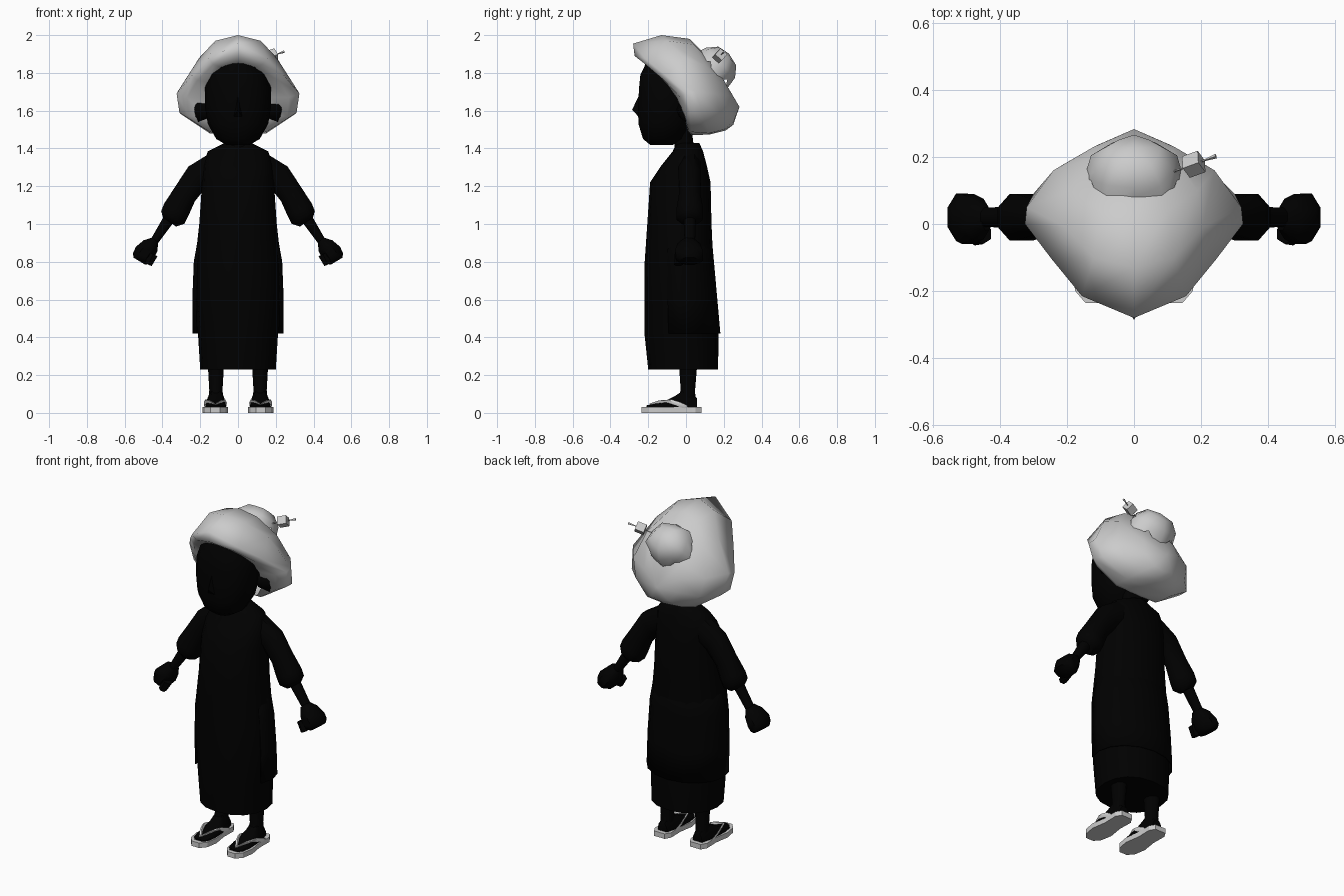
import bpy, bmesh, math
from mathutils import Vector

if "Cube" in bpy.data.objects:
    bpy.data.objects.remove(bpy.data.objects["Cube"])


def material(name, r, g, b):
    m = bpy.data.materials.new(name)
    m.diffuse_color = (r, g, b, 1)
    m.use_nodes = True
    m.node_tree.nodes["Principled BSDF"].inputs["Base Color"].default_value = m.diffuse_color
    return m


BLACK = material("black", 0.0, 0.0, 0.0)
HAIR = material("hair grey", 0.6, 0.6, 0.6)
SOLE = material("sole grey", 0.6, 0.6, 0.6)
STRAP = material("strap pale grey", 0.75, 0.75, 0.75)


def loft(name, rings, mat, closed=True, cap_start=True, cap_end=True, angle=50):
    """Skin a list of equal-length rings; a one-point ring is an apex."""
    bm = bmesh.new()
    loops = [[bm.verts.new(p) for p in ring] for ring in rings]
    for a, b in zip(loops, loops[1:]):
        n = max(len(a), len(b))
        for i in range(n if closed else n - 1):
            j = (i + 1) % n
            if len(b) == 1:
                bm.faces.new((a[i], a[j], b[0]))
            else:
                bm.faces.new((a[i], a[j], b[j], b[i]))
    if closed and cap_start and len(loops[0]) > 2:
        bm.faces.new(loops[0])
    if closed and cap_end and len(loops[-1]) > 2:
        bm.faces.new(loops[-1])
    bmesh.ops.recalc_face_normals(bm, faces=bm.faces)
    me = bpy.data.meshes.new(name)
    bm.to_mesh(me)
    bm.free()
    me.materials.append(mat)
    ob = bpy.data.objects.new(name, me)
    bpy.context.collection.objects.link(ob)
    bpy.ops.object.select_all(action='DESELECT')
    ob.select_set(True)
    bpy.context.view_layer.objects.active = ob
    bpy.ops.object.shade_smooth_by_angle(angle=math.radians(angle))
    return ob


def oval(z, w, front, back, n=12, x=0.0, power=1.0):
    """Horizontal ring from half width and front/back limits; power < 1 is boxier."""
    pts = []
    for i in range(n):
        t = 2 * math.pi * i / n
        c, s = math.cos(t), math.sin(t)
        c = math.copysign(abs(c) ** power, c)
        s = math.copysign(abs(s) ** power, s)
        pts.append((x + w * c, (front + back) / 2 + (back - front) / 2 * s, z))
    return pts


def limb(name, stations, mat, side, n=8):
    """Tube along (x, y, z, half width in xz, half depth in y)."""
    cs = [Vector(s[:3]) for s in stations]
    rings = []
    for i, s in enumerate(stations):
        d = cs[min(i + 1, len(cs) - 1)] - cs[max(i - 1, 0)]
        u = Vector((-d.z, 0, d.x)).normalized()
        ring = []
        for k in range(n):
            t = 2 * math.pi * (k + 0.5) / n
            p = cs[i] + u * s[3] * math.cos(t) + Vector((0, s[4], 0)) * math.sin(t)
            ring.append((p.x * side, p.y, p.z))
        rings.append(ring)
    return loft(name, rings, mat)


# Head
loft("head", [oval(z, w, f, b, 14, power=0.9) for z, w, f, b in (
    (1.418, .06, -.19, -.07), (1.45, .115, -.23, -.01), (1.53, .16, -.255, .03),
    (1.62, .175, -.258, .06), (1.72, .175, -.252, .06), (1.79, .15, -.245, .05),
    (1.86, .09, -.21, .0))], BLACK)
loft("nose", [[(-.035, -.235, 1.55), (.035, -.235, 1.55), (0, -.245, 1.69)],
              [(0, -.285, 1.605)]], BLACK)
loft("neck", [oval(z, .065, f, b) for z, f, b in
              ((1.34, -.06, .06), (1.42, -.06, .04), (1.5, -.07, .03))], BLACK)

# Swept-up hair: half rings from top centre to bottom centre, mirrored
half_rings = [
    [(0, -.21, 1.85), (.09, -.19, 1.83), (.155, -.11, 1.75), (.175, -.05, 1.67),
     (.17, -.01, 1.57), (.12, .01, 1.49), (0, .03, 1.47)],
    [(0, -.272, 1.89), (.13, -.215, 1.845), (.215, -.115, 1.76), (.27, -.03, 1.67),
     (.26, -.005, 1.57), (.14, .015, 1.485), (0, .04, 1.47)],
    [(0, -.28, 1.955), (.155, -.215, 1.875), (.245, -.105, 1.785), (.325, .0, 1.69),
     (.31, .02, 1.59), (.15, .03, 1.487), (0, .05, 1.47)],
    [(0, -.13, 2.0), (.12, -.1, 1.97), (.205, -.01, 1.88), (.32, .05, 1.7),
     (.30, .09, 1.58), (.15, .12, 1.48), (0, .13, 1.475)],
    [(0, .02, 1.98), (.1, .04, 1.95), (.19, .1, 1.84), (.24, .16, 1.69),
     (.215, .175, 1.58), (.12, .2, 1.5), (0, .21, 1.495)],
    [(0, .14, 1.86), (.06, .16, 1.83), (.11, .2, 1.76), (.12, .23, 1.68),
     (.11, .235, 1.6), (.06, .25, 1.54), (0, .25, 1.525)]]
hair_rings = [h + [(-x, y, z) for x, y, z in h[-2:0:-1]] for h in half_rings]
loft("hair", hair_rings + [[(0, .283, 1.62)]], HAIR, cap_start=False, angle=80)

# Bun: five-sided dome with a scalloped rim, tilted backwards
axis = Vector((0, .72, .69))
slope = Vector((0, -.69, .72))
base = Vector((0, .14, 1.82))
bun = []
for h, tip, dip, drop in ((-.01, .155, .135, .03), (.055, .135, .122, 0), (.105, .085, .075, 0)):
    ring = []
    for k in range(10):
        t = 2 * math.pi * k / 10
        r = tip if k % 2 else dip
        lift = -drop if k % 2 else drop
        ring.append(base + axis * (h + lift)
                    + Vector((r * math.sin(t), 0, 0)) + slope * (r * .86 * math.cos(t)))
    bun.append(ring)
loft("bun", bun + [[base + axis * .12]], HAIR, cap_start=False, angle=60)

# Hairpin with a small bead
pin_c = Vector((.178, .178, 1.89))
along = Vector((.9, .33, .3)).normalized()
across = Vector((-.33, .9, 0)).normalized()
up = along.cross(across)


def square(d, r):
    return [pin_c + along * d + across * (r * a) + up * (r * b)
            for a, b in ((1, 0), (0, 1), (-1, 0), (0, -1))]


loft("hairpin_stick", [square(-.075, .003), square(.04, .003), square(.074, .007)], HAIR)
loft("hairpin_bead", [square(-.026, .034), square(.026, .034)], HAIR, angle=20)

# Long robe
loft("robe", [oval(z, w, f, b, 16, power=p) for z, w, f, b, p in (
    (.23, .20, -.20, .17, .9), (.42, .212, -.22, .172, .95), (.6, .232, -.22, .16, 1),
    (.78, .23, -.22, .145, 1), (1.0, .205, -.205, .135, .95), (1.22, .19, -.19, .13, .9),
    (1.31, .185, -.13, .11, .85), (1.385, .16, -.07, .09, .85), (1.43, .07, -.05, .07, 1))],
     BLACK)

# Outer panel wrapped round the back and sides, flaring over the robe
panel = []
for z, w, f, b in ((1.02, .195, -.195, .128), (.8, .234, -.21, .148),
                   (.6, .242, -.215, .166), (.42, .24, -.215, .182)):
    ring = oval(z, w, f, b, 16)
    panel.append([ring[-1]] + ring[:10])
coat = loft("coat_panel", panel, BLACK, closed=False)
solid = coat.modifiers.new("thickness", 'SOLIDIFY')
solid.thickness = .006

for side, tag in ((1, "right"), (-1, "left")):
    # Ear
    loft("ear_" + tag, [
        [(side * (x - lean * abs(s)), y + .04 * c, 1.605 + h * s) for c, s in
         [(math.cos(k * math.pi / 4), math.sin(k * math.pi / 4)) for k in range(8)]]
        for x, y, h, lean in ((.16, -.01, .045, 0), (.215, .0, .065, .005),
                              (.232, .01, .045, .01))], BLACK)
    # Puffed sleeve, forearm and hand
    limb("sleeve_" + tag, [
        (.12, .02, 1.30, .085, .065), (.215, .02, 1.25, .078, .065),
        (.283, .02, 1.155, .07, .06), (.327, .02, 1.075, .078, .075),
        (.345, .02, 1.035, .076, .075), (.362, .02, 1.01, .045, .045)], BLACK, side)
    limb("forearm_" + tag, [(.35, .02, 1.05, .035, .035), (.455, .02, .89, .022, .03)],
         BLACK, side)
    limb("hand_" + tag, [
        (.438, .015, .915, .022, .035), (.463, .015, .885, .05, .065),
        (.495, .015, .845, .062, .08), (.513, .02, .818, .055, .076),
        (.522, .02, .803, .04, .06)], BLACK, side)
    limb("thumb_" + tag, [(.45, -.03, .84, .03, .03), (.475, -.04, .785, .022, .024)],
         BLACK, side, 6)
    # Leg and foot
    cx = .117 * side
    loft("leg_" + tag, [oval(z, w, f, b, 10, cx) for z, w, f, b in (
        (.03, .045, -.06, .055), (.12, .035, -.03, .05), (.26, .043, -.04, .062),
        (.4, .05, -.05, .065))], BLACK)
    loft("foot_" + tag, [
        [(cx + w * a, y, .028 + h * b) for a, b in
         ((-1, 0), (-.95, .55), (-.5, 1), (.5, 1), (.95, .55), (1, 0))]
        for y, w, h in ((.058, .03, .05), (.0, .045, .10), (-.06, .052, .06),
                        (-.13, .055, .027), (-.185, .047, .016), (-.21, .027, .012))],
         BLACK)
    # Sandal sole
    cs = .12 * side
    edge = [(.035, .083), (.055, .05), (.053, -.04), (.067, -.13), (.055, -.2), (.025, -.235)]
    outline = edge + [(-x, y) for x, y in reversed(edge)]
    loft("sandal_sole_" + tag, [[(cs + x, y, z) for x, y in outline] for z in (0, .03)],
         SOLE, angle=30)
    # V strap from the toe post to both sides
    for s, part in ((1, "outer"), (-1, "inner")):
        path = [(0, -.185, .045), (.027, -.14, .06), (.05, -.085, .064),
                (.057, -.04, .05), (.055, .0, .032)]
        rings = []
        for x, y, z in path:
            px = cs + s * side * x
            rings.append([(px - s * side * .003, y - .009, z - .012),
                          (px + s * side * .004, y - .009, z + .004),
                          (px + s * side * .003, y + .009, z + .007),
                          (px - s * side * .006, y + .009, z - .008)])
        loft("sandal_strap_%s_%s" % (part, tag), rings, STRAP, angle=30)
